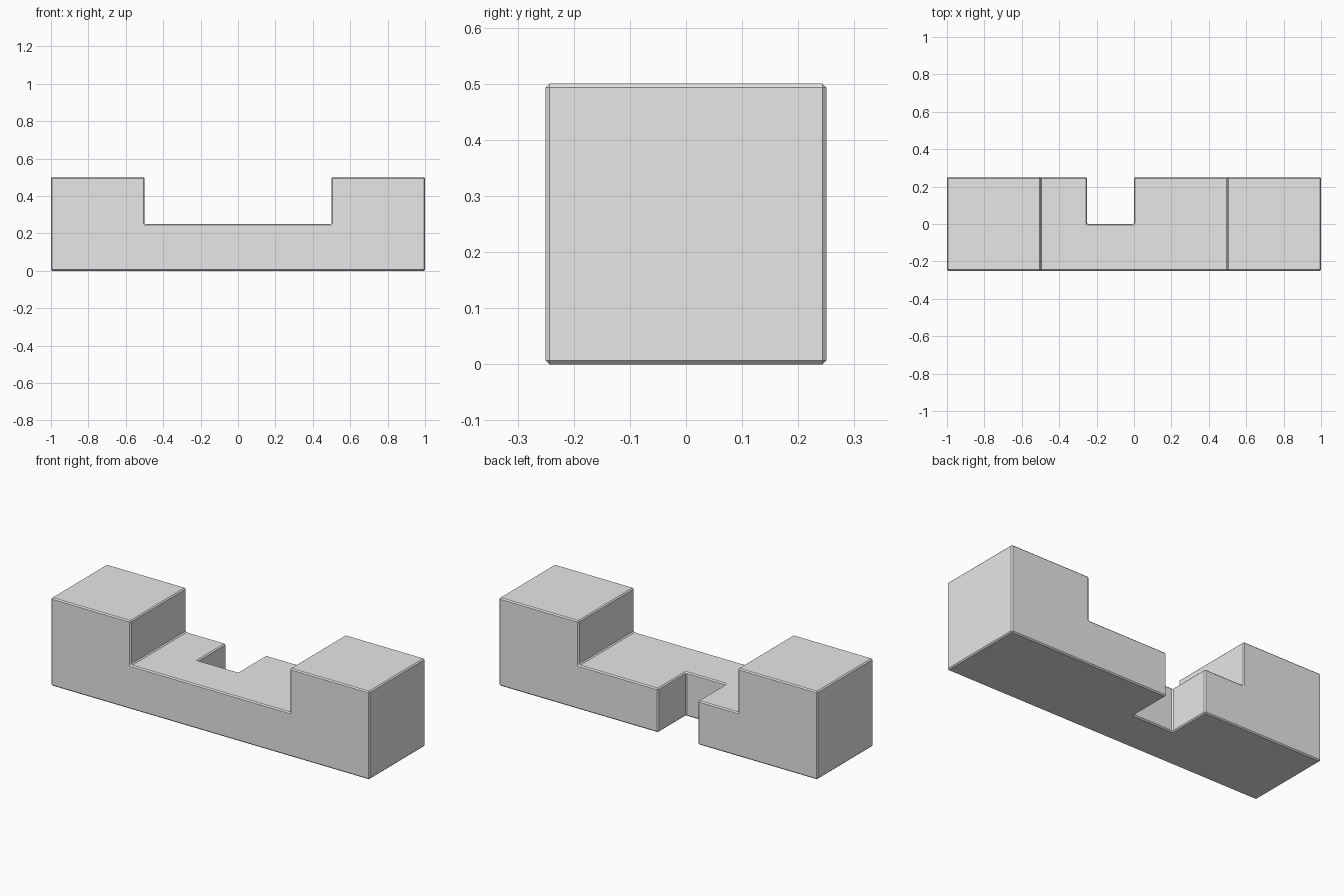
import bpy
import bmesh
from mathutils import Vector

cube = bpy.data.objects.get("Cube")
if cube:
    bpy.data.objects.remove(cube, do_unlink=True)

# One plain grey for the whole piece
GREY = (0.8, 0.8, 0.8, 1.0)
grey = bpy.data.materials.new("plain grey")
grey.use_nodes = True
grey.diffuse_color = GREY
for node in grey.node_tree.nodes:
    if node.type == 'BSDF_PRINCIPLED':
        node.inputs["Base Color"].default_value = GREY


def prism(name, outline, y0, y1):
    """Extrude an x-z outline from y0 to y1."""
    bm = bmesh.new()
    face = bm.faces.new([bm.verts.new((x, y0, z)) for x, z in outline])
    extruded = bmesh.ops.extrude_face_region(bm, geom=[face])
    verts = [v for v in extruded["geom"] if isinstance(v, bmesh.types.BMVert)]
    bmesh.ops.translate(bm, verts=verts, vec=Vector((0, y1 - y0, 0)))
    bmesh.ops.recalc_face_normals(bm, faces=bm.faces[:])
    mesh = bpy.data.meshes.new(name)
    bm.to_mesh(mesh)
    bm.free()
    mesh.materials.append(grey)
    obj = bpy.data.objects.new(name, mesh)
    bpy.context.collection.objects.link(obj)
    return obj


# Bar with two raised square ends and a low middle
half = [(1, 0), (1, 0.5), (0.5, 0.5), (0.5, 0.25)]
outline = half + [(-x, z) for x, z in reversed(half)]
bar = prism("notched_bar", outline, -0.25, 0.25)

# Off-centre notch through the back of the middle
notch = prism("notch_cutter", [(-0.25, -0.1), (0, -0.1), (0, 0.6), (-0.25, 0.6)], 0, 0.4)
notch.hide_render = True
notch.hide_viewport = True
cut = bar.modifiers.new("notch", 'BOOLEAN')
cut.operation = 'DIFFERENCE'
cut.solver = 'EXACT'
cut.object = notch

# Narrow chamfer on every edge, inner corners included
chamfer = bar.modifiers.new("chamfer", 'BEVEL')
chamfer.width = 0.0065
chamfer.segments = 1
chamfer.limit_method = 'ANGLE'
